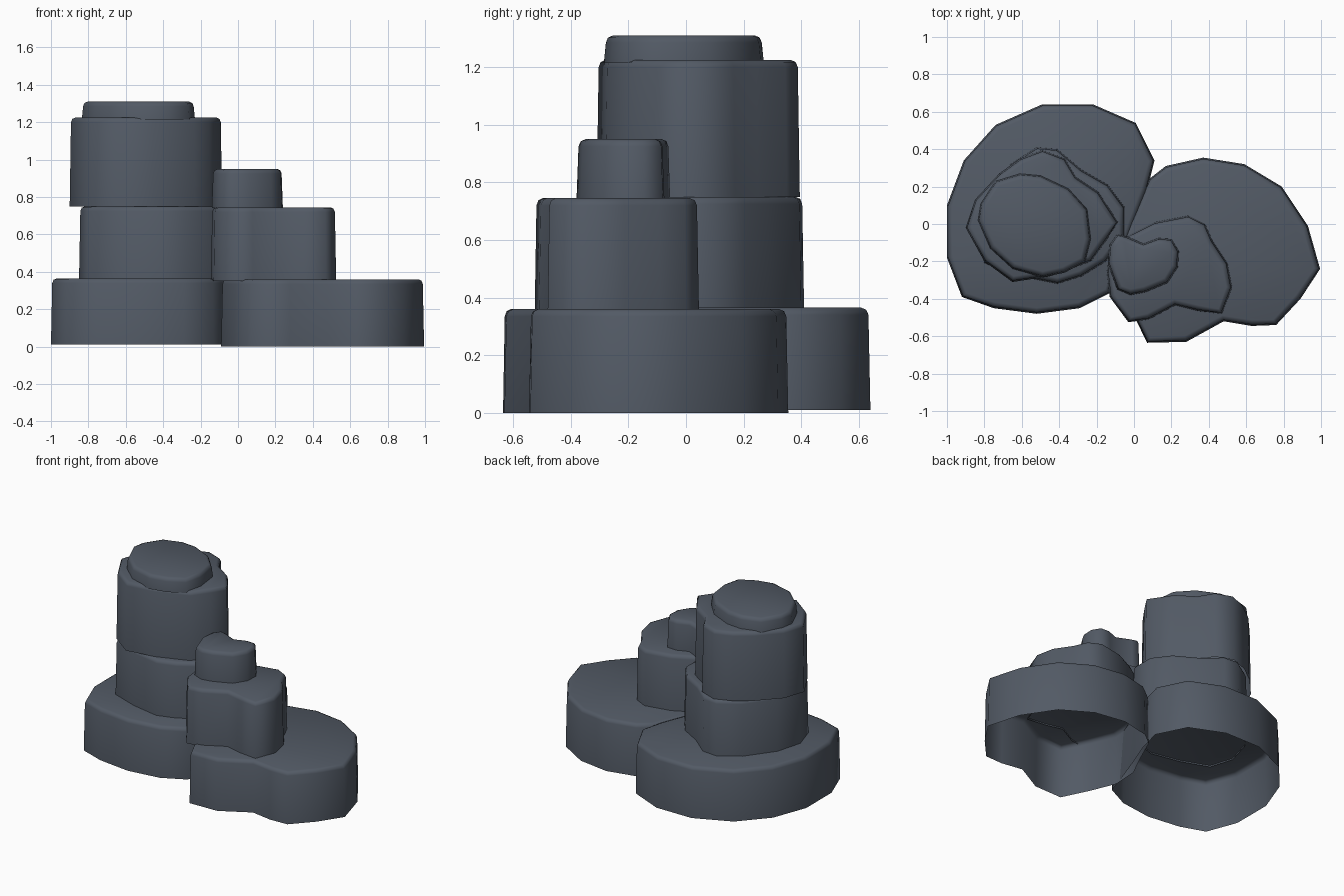
import bpy, bmesh
from mathutils import Vector

if "Cube" in bpy.data.objects:
    bpy.data.objects.remove(bpy.data.objects["Cube"])

stone = bpy.data.materials.new("slate grey")
stone.diffuse_color = (0.085, 0.102, 0.130, 1)
stone.use_nodes = True
stone.node_tree.nodes["Principled BSDF"].inputs["Base Color"].default_value = stone.diffuse_color


def rock(name, z0, z1, outline, bevel=0.025):
    """Open-bottomed stone tier: traced outline, slight taper, softened top rim."""
    pts = [Vector(p) / 100 for p in outline]
    if sum(a.x * b.y - b.x * a.y for a, b in zip(pts, pts[1:] + pts[:1])) < 0:
        pts.reverse()
    n = len(pts)
    normals = []
    for i in range(n):
        t = (pts[(i + 1) % n] - pts[i - 1]).normalized()
        normals.append(Vector((-t.y, t.x)))          # points inward
    # (inset, height) of each ring
    rings = [(0, z0), (0.007, z1 - bevel), (0.007 + bevel * 0.3, z1 - bevel * 0.3),
             (0.007 + bevel, z1)]
    bm = bmesh.new()
    prev = None
    for inset, z in rings:
        ring = [bm.verts.new((*(p + m * inset), z)) for p, m in zip(pts, normals)]
        if prev:
            for i in range(n):
                j = (i + 1) % n
                bm.faces.new((prev[i], prev[j], ring[j], ring[i]))
        prev = ring
    bm.faces.new(prev)
    for f in bm.faces:
        f.smooth = True
    me = bpy.data.meshes.new(name)
    bm.to_mesh(me)
    bm.free()
    me.materials.append(stone)
    bpy.context.collection.objects.link(bpy.data.objects.new(name, me))


# Outlines are in hundredths of a unit, clockwise from the back

# Left stack
rock("left_base_rock", 0.01, 0.365, [
    (-49, 64), (-22, 64), (1, 54), (11, 34), (7, 18), (0, 0), (-8, -22), (-13, -37),
    (-29, -45), (-52, -48), (-75, -45), (-92, -39), (-100, -18), (-100, 10),
    (-91, 34), (-74, 53)])
rock("left_middle_rock", 0.355, 0.75, [
    (-52, 41), (-41, 40), (-28, 29), (-14, 21), (-5, 9), (-5, -7), (-15, -20),
    (-28, -28), (-41, -32), (-61, -28), (-80, -21), (-85, -5), (-80, 13), (-66, 32)])
rock("left_upper_rock", 0.75, 1.225, [
    (-49, 39.5), (-37, 35), (-31, 25), (-19, 17), (-8.5, 1), (-15, -9), (-23, -20),
    (-45, -28), (-65, -31), (-80, -20), (-90, -2), (-85, 13), (-72, 27), (-61, 35)])
rock("left_cap_rock", 1.215, 1.31, [
    (-61, 27), (-50, 26), (-35, 19), (-25, 8), (-23, -8), (-26, -20), (-37, -26),
    (-49, -28.5), (-65, -24), (-77, -13), (-83.5, 2), (-82, 11), (-74, 23)])

# Right stack
rock("right_base_rock", 0.0, 0.36, [
    (37, 35.5), (59, 32), (79, 20), (93, -1), (99.5, -24), (89, -40), (76, -54),
    (63, -54.5), (48, -52), (28, -63), (7, -63.5), (-2, -45), (-9, -28), (-8, -10),
    (0, 6), (8, 24), (17, 31)])
rock("right_middle_rock", 0.35, 0.745, [
    (29, 4.5), (38, 0), (42, -9), (50, -21), (52.5, -34), (47, -48), (34, -46.5),
    (22, -43.5), (8, -51), (-3, -52.5), (-13, -39), (-14.5, -26), (-13, -13),
    (-5, -7), (11, 1)])
rock("right_cap_rock", 0.74, 0.95, [
    (-9, -5.5), (-4, -6.5), (5, -10.5), (13, -7.5), (20, -8), (24, -14.5), (23.5, -23),
    (18, -31.5), (6, -36.5), (-2, -38), (-9, -35), (-14, -21), (-13, -11)])
